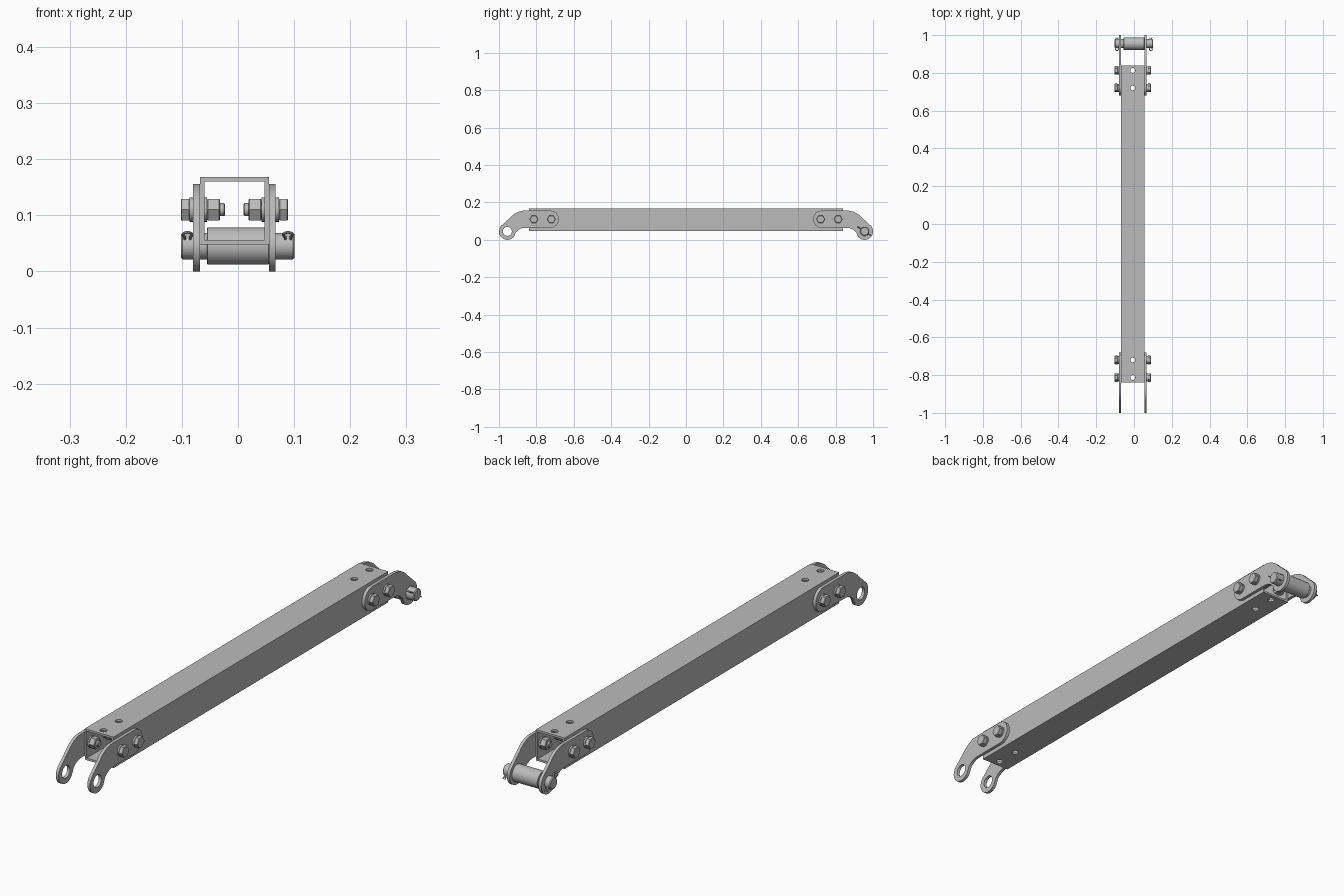
import bpy
import math
from mathutils import Matrix, Vector

if "Cube" in bpy.data.objects:
    bpy.data.objects.remove(bpy.data.objects["Cube"], do_unlink=True)

steel = bpy.data.materials.new("grey_steel")
steel.use_nodes = True
GREY = (0.5, 0.5, 0.5, 1)
steel.diffuse_color = GREY
steel.node_tree.nodes["Principled BSDF"].inputs["Base Color"].default_value = GREY

CX = -0.0065          # middle of the tube across x
HALF = 0.0615         # half width of the tube
TUBE_Z = 0.108
BOLT_Z = 0.11
BOLT_Y = (0.72, 0.813)
PIN_Y, PIN_Z = 0.955, 0.045
LUG_T = 0.012


def finish(ob, name, smooth=True):
    ob.name = name
    ob.data.materials.clear()
    ob.data.materials.append(steel)
    if smooth:
        bpy.ops.object.select_all(action="DESELECT")
        ob.select_set(True)
        bpy.context.view_layer.objects.active = ob
        bpy.ops.object.shade_smooth_by_angle(angle=math.radians(30))
    return ob


def box(name, size, loc):
    bpy.ops.mesh.primitive_cube_add(size=1, location=loc)
    ob = bpy.context.object
    ob.scale = size
    bpy.ops.object.transform_apply(location=False, rotation=False, scale=True)
    return finish(ob, name, False)


def rod(name, r, x0, x1, y, z, sides=32, chamfer=0.0):
    """Cylinder along x, optionally with chamfered rims."""
    bpy.ops.mesh.primitive_cylinder_add(
        vertices=sides, radius=r, depth=abs(x1 - x0),
        location=((x0 + x1) / 2, y, z), rotation=(0, math.pi / 2, 0))
    ob = bpy.context.object
    if chamfer:
        mod = ob.modifiers.new("chamfer", "BEVEL")
        mod.width = chamfer
        mod.segments = 1
        mod.limit_method = "ANGLE"
        mod.angle_limit = math.radians(70)
        bpy.ops.object.modifier_apply(modifier=mod.name)
    return finish(ob, name)


def cut(ob, cutter):
    mod = ob.modifiers.new("cut", "BOOLEAN")
    mod.object = cutter
    mod.solver = "EXACT"
    bpy.context.view_layer.objects.active = ob
    bpy.ops.object.modifier_apply(modifier=mod.name)
    bpy.data.objects.remove(cutter, do_unlink=True)


def arc(cy, cz, r, a0, a1, n):
    angles = [math.radians(a0 + (a1 - a0) * i / n) for i in range(n + 1)]
    return [(cy + r * math.cos(a), cz + r * math.sin(a)) for a in angles]


# Square tube with a hollow core and vertical holes
tube = box("square_tube", (2 * HALF, 1.68, 0.12), (CX, 0, TUBE_Z))
cut(tube, box("core_cutter", (0.107, 2, 0.104), (CX, 0, TUBE_Z)))
for end in (-1, 1):
    for y in BOLT_Y:
        bpy.ops.mesh.primitive_cylinder_add(
            vertices=24, radius=0.013, depth=0.4, location=(CX, end * y, TUBE_Z))
        cut(tube, bpy.context.object)
finish(tube, "square_tube")


# Cranked end lugs: filled outline with a pin hole
def lug(name, x, end):
    outline = (arc(0.726, BOLT_Z, 0.046, 270, 90, 20)
               + arc(0.86, 0.051, 0.105, 90, 40, 12)
               + arc(PIN_Y, PIN_Z, 0.045, 40, -140, 24)
               + arc(0.86, 0.0, 0.064, 40, 90, 10))
    hole = arc(PIN_Y, PIN_Z, 0.024, 0, 345, 23)
    curve = bpy.data.curves.new(name, "CURVE")
    curve.dimensions = "2D"
    curve.fill_mode = "BOTH"
    curve.extrude = LUG_T / 2
    for loop in (outline, hole):
        spline = curve.splines.new("POLY")
        spline.points.add(len(loop) - 1)
        for p, (y, z) in zip(spline.points, loop):
            p.co = (end * y, z, 0, 1)
        spline.use_cyclic_u = True
    temp = bpy.data.objects.new(name, curve)
    bpy.context.collection.objects.link(temp)
    bpy.context.view_layer.update()
    mesh = bpy.data.meshes.new_from_object(
        temp.evaluated_get(bpy.context.evaluated_depsgraph_get()))
    bpy.data.objects.remove(temp, do_unlink=True)
    # local x, y, z become world y, z, x
    mesh.transform(Matrix(((0, 0, 1, x), (1, 0, 0, 0), (0, 1, 0, 0), (0, 0, 0, 1))))
    ob = bpy.data.objects.new(name, mesh)
    bpy.context.collection.objects.link(ob)
    finish(ob, name)


# Bolt with hex head, washers and nut, running inward from one side
def bolt(name, side, y):
    def part(label, r, d0, d1, sides=32, chamfer=0.0):
        # d is the distance outward from the tube wall
        rod(f"{name}_{label}", r, CX + side * (HALF + d0), CX + side * (HALF + d1),
            y, BOLT_Z, sides, chamfer)
    part("head", 0.0225, 0.018, 0.034, 6, 0.0015)
    part("outer_washer", 0.0215, LUG_T, 0.018)
    part("shank", 0.0115, -0.045, 0.02, 24, 0.002)
    part("inner_washer", 0.0215, -0.013, -0.008)
    part("nut", 0.0225, -0.036, -0.013, 6, 0.0015)


for end, end_name in ((-1, "front"), (1, "back")):
    for side, side_name in ((-1, "right"), (1, "left")):
        lug(f"{end_name}_{side_name}_lug", CX + side * (HALF + LUG_T / 2), end)
        for i, y in enumerate(BOLT_Y):
            bolt(f"{end_name}_{side_name}_bolt_{i + 1}", side, end * y)

# Hitch pin and spacer sleeve at the back
rod("hitch_pin", 0.0235, -0.102, 0.101, PIN_Y, PIN_Z, 32, 0.003)
rod("spacer_sleeve", 0.033, -0.055, 0.055, PIN_Y, PIN_Z, 40, 0.001)


# Split pins: eye, two close legs and flared tips
def split_pin(name, x):
    along = Vector((0, 0.83, -0.56))
    eye = [(-0.036 + 0.008 * math.cos(a), 0.008 * math.sin(a))
           for a in (math.radians(40 + 20 * i) for i in range(15))]
    path = [(0.038, 0.006), (0.028, 0.002)] + eye + [(0.028, -0.002), (0.038, -0.006)]
    curve = bpy.data.curves.new(name, "CURVE")
    curve.dimensions = "3D"
    curve.bevel_depth = 0.0025
    curve.bevel_resolution = 2
    curve.use_fill_caps = True
    spline = curve.splines.new("POLY")
    spline.points.add(len(path) - 1)
    for p, (t, dx) in zip(spline.points, path):
        p.co = (*(Vector((x + dx, PIN_Y, PIN_Z)) + along * t), 1)
    ob = bpy.data.objects.new(name, curve)
    bpy.context.collection.objects.link(ob)
    bpy.ops.object.select_all(action="DESELECT")
    ob.select_set(True)
    bpy.context.view_layer.objects.active = ob
    bpy.ops.object.convert(target="MESH")
    finish(bpy.context.object, name)


split_pin("right_split_pin", -0.09)
split_pin("left_split_pin", 0.089)
